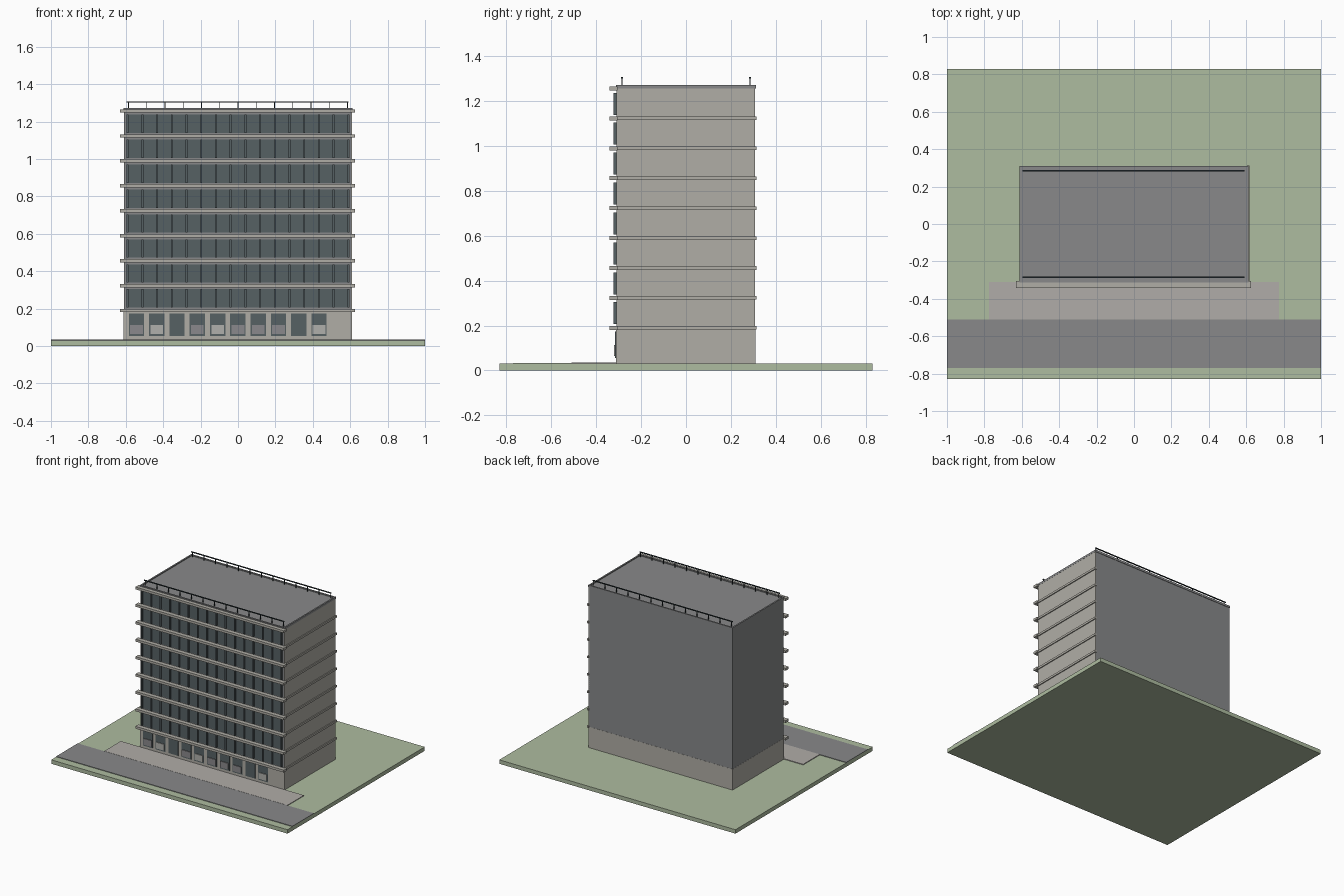
import bpy

if "Cube" in bpy.data.objects:
    bpy.data.objects.remove(bpy.data.objects["Cube"], do_unlink=True)


def material(name, *srgb):
    """Flat material from display colour values."""
    lin = [((c / 255 + 0.055) / 1.055) ** 2.4 for c in srgb] + [1]
    mat = bpy.data.materials.new(name)
    mat.use_nodes = True
    mat.diffuse_color = lin
    mat.node_tree.nodes["Principled BSDF"].inputs["Base Color"].default_value = lin
    return mat


GRASS = material("grass green", 174, 188, 160)
GREY = material("mid grey", 136, 137, 138)
PAVING = material("paving stone", 176, 172, 168)
STONE = material("light stone", 176, 174, 166)
GLASS = material("dark glass", 86, 97, 100)
METAL = material("dark metal", 40, 50, 54)
BLIND = material("grey blind", 138, 137, 140)
PALE = material("pale blind", 176, 176, 172)

BOX = [(0, 3, 2, 1), (4, 5, 6, 7), (0, 1, 5, 4),
       (1, 2, 6, 5), (2, 3, 7, 6), (3, 0, 4, 7)]


def boxes(name, mat, spans):
    """One object from boxes given as (x range, y range, z range)."""
    verts, faces = [], []
    for (x0, x1), (y0, y1), (z0, z1) in spans:
        n = len(verts)
        verts += [(x, y, z) for z in (z0, z1)
                  for x, y in ((x0, y0), (x1, y0), (x1, y1), (x0, y1))]
        faces += [[n + i for i in f] for f in BOX]
    mesh = bpy.data.meshes.new(name)
    mesh.from_pydata(verts, [], faces)
    mesh.materials.append(mat)
    obj = bpy.data.objects.new(name, mesh)
    bpy.context.collection.objects.link(obj)
    return obj


def around(c, half):
    return (c - half, c + half)


# Site
boxes("lawn", GRASS, [((-1, 1), (-0.83, 0.83), (0, 0.03))])
boxes("road", GREY, [((-1, 1), (-0.77, -0.51), (0.028, 0.034))])
boxes("forecourt", PAVING, [((-0.775, 0.775), (-0.51, -0.31), (0.028, 0.035))])

# Main volume
FRONT, BACK = -0.31, 0.308
FLOOR, FIRST, TOP, STOREYS = 0.1333, 0.19, 1.257, 8
boxes("ground_storey", STONE, [((-0.611, 0.606), (FRONT - 0.002, BACK + 0.001), (0.03, FIRST))])
boxes("tower", GREY, [((-0.61, 0.605), (FRONT, BACK), (FIRST, 1.266))])
boxes("side_cladding", STONE, [((0.603, 0.61), (FRONT, BACK), (0.03, TOP))])

# Low roof rim
boxes("roof_rim", GREY, [
    ((-0.613, 0.611), (FRONT - 0.003, FRONT + 0.008), (TOP, 1.273)),
    ((-0.613, 0.611), (BACK - 0.008, BACK + 0.003), (TOP, 1.273)),
    ((-0.613, -0.602), (FRONT, BACK), (TOP, 1.273)),
    ((0.6, 0.611), (FRONT, BACK), (TOP, 1.273))])

# Floor slabs on the front and string courses on one side
levels = [FIRST + FLOOR * i for i in range(STOREYS + 1)]
boxes("front_slabs", STONE,
      [((-0.63, 0.626), (-0.341, -0.305), around(z, 0.009)) for z in levels])
boxes("side_courses", STONE,
      [((0.605, 0.617), (-0.31, 0.314), around(z, 0.008)) for z in levels[:-1]])

# Window bands with projecting mullions
BAYS, HALF = 15, 0.59
pitch = 2 * HALF / BAYS
boxes("window_bands", GLASS,
      [((-HALF, HALF), (-0.314, -0.305), (z + 0.016, z + 0.114)) for z in levels[:-1]])
boxes("mullions", GLASS,
      [(around(-HALF + pitch * i, 0.005), (-0.323, -0.312), (z + 0.016, z + 0.114))
       for z in levels[:-1] for i in range(BAYS + 1)])

# Ground floor openings: windows with blinds, two plain doors
centres = [-0.543 + 0.1085 * i for i in range(10)]
boxes("ground_openings", GLASS,
      [(around(x, 0.041), (-0.316, -0.308), (0.055, 0.174)) for x in centres])
doors, pale = (2, 8), (1, 4, 9)
panel = [(around(x, 0.034), (-0.321, -0.314), (0.065, 0.113)) for x in centres]
boxes("pale_blinds", PALE, [panel[i] for i in pale])
boxes("grey_blinds", BLIND,
      [panel[i] for i in range(10) if i not in doors + pale])

# Roof railings at front and back
for name, y in (("front_railing", -0.285), ("back_railing", 0.285)):
    posts = [(around(-0.585 + 0.0975 * i, 0.002), around(y, 0.002), (1.264, 1.305))
             for i in range(13)]
    boxes(name, METAL, posts + [((-0.595, 0.59), around(y, 0.004), (1.302, 1.308))])
